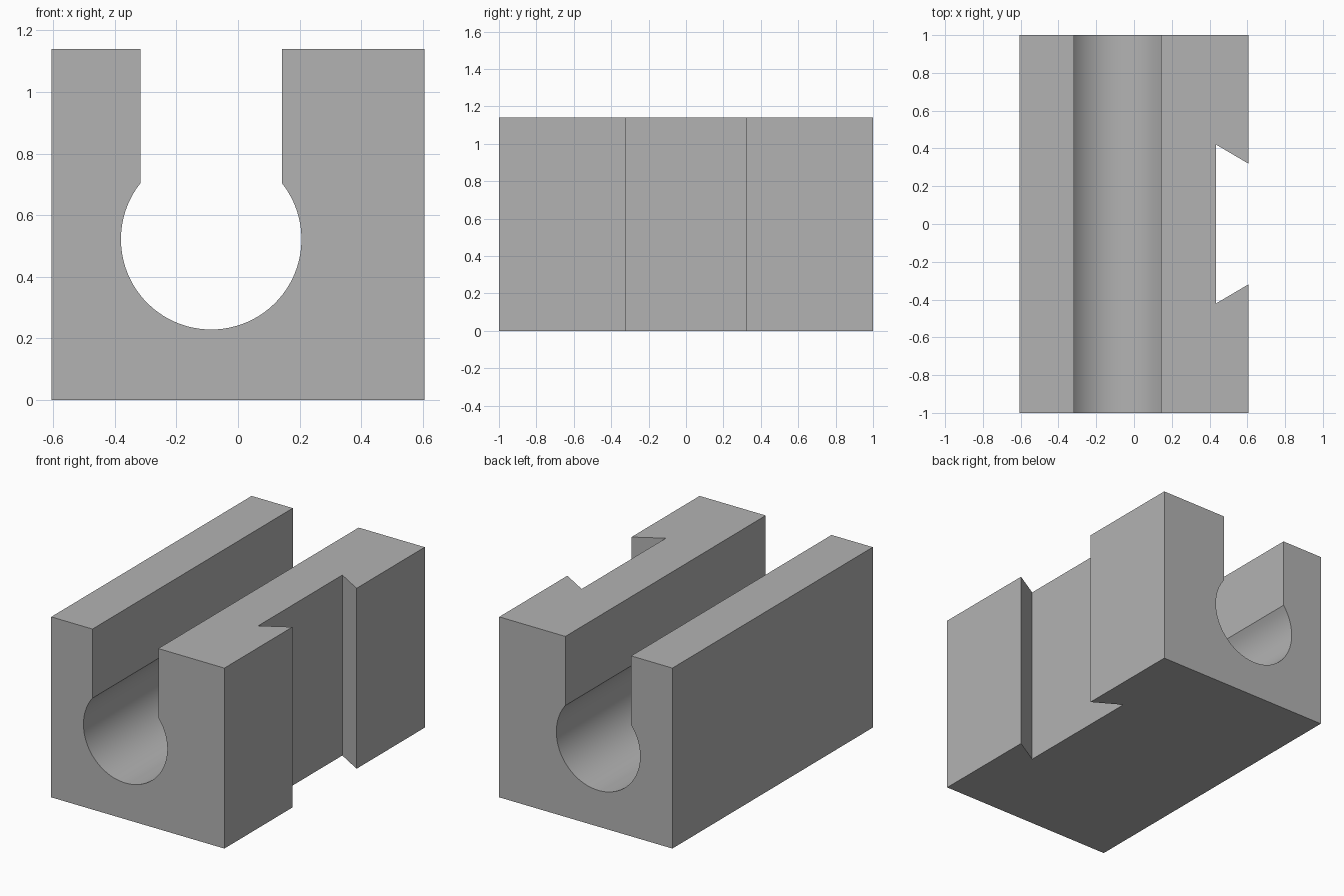
import bpy
import bmesh
from math import asin, cos, sin, pi
from mathutils import Vector

cube = bpy.data.objects.get("Cube")
if cube:
    bpy.data.objects.remove(cube, do_unlink=True)

HALF_X, HALF_Y, HEIGHT = 0.605, 1.0, 1.14
BORE_X, BORE_Z, BORE_R = -0.087, 0.522, 0.293
SLOT = 0.23          # half width of the slot above the bore
SEGMENTS = 64

grey = bpy.data.materials.new("plain_grey")
grey.use_nodes = True
colour = (0.45, 0.45, 0.45, 1)
grey.diffuse_color = colour
grey.node_tree.nodes["Principled BSDF"].inputs["Base Color"].default_value = colour


def prism(name, outline, sweep):
    """Extrude a closed outline of 3D points along the sweep vector."""
    bm = bmesh.new()
    face = bm.faces.new([bm.verts.new(p) for p in outline])
    result = bmesh.ops.extrude_face_region(bm, geom=[face], use_keep_orig=True)
    verts = [v for v in result["geom"] if isinstance(v, bmesh.types.BMVert)]
    bmesh.ops.translate(bm, verts=verts, vec=Vector(sweep))
    bmesh.ops.recalc_face_normals(bm, faces=bm.faces)
    mesh = bpy.data.meshes.new(name)
    bm.to_mesh(mesh)
    bm.free()
    mesh.materials.append(grey)
    obj = bpy.data.objects.new(name, mesh)
    bpy.context.collection.objects.link(obj)
    return obj


# Block with an open slot running down into a round bore
start = pi / 2 - asin(SLOT / BORE_R)
sweep = 2 * pi - 2 * asin(SLOT / BORE_R)
arc = [(BORE_X + BORE_R * cos(start - sweep * i / SEGMENTS),
        BORE_Z + BORE_R * sin(start - sweep * i / SEGMENTS))
       for i in range(SEGMENTS + 1)]
profile = [(-HALF_X, HEIGHT), (-HALF_X, 0), (HALF_X, 0), (HALF_X, HEIGHT),
           (BORE_X + SLOT, HEIGHT)] + arc + [(BORE_X - SLOT, HEIGHT)]
block = prism("slotted_block", [(x, -HALF_Y, z) for x, z in profile],
              (0, 2 * HALF_Y, 0))

# Upright dovetail groove in the left side, its walls carried past the surface
INNER_X, INNER_Y, MOUTH_Y, OVER = 0.435, 0.42, 0.32, 0.05
slope = (INNER_Y - MOUTH_Y) / (HALF_X - INNER_X)
outer_y = MOUTH_Y - slope * OVER
dovetail = [(INNER_X, -INNER_Y), (HALF_X + OVER, -outer_y),
            (HALF_X + OVER, outer_y), (INNER_X, INNER_Y)]
cutter = prism("dovetail_cutter", [(x, y, -0.1) for x, y in dovetail],
               (0, 0, HEIGHT + 0.2))
cutter.hide_render = True

cut = block.modifiers.new("dovetail_groove", "BOOLEAN")
cut.operation = "DIFFERENCE"
cut.solver = "EXACT"
cut.object = cutter
bpy.ops.object.select_all(action="DESELECT")
block.select_set(True)
bpy.context.view_layer.objects.active = block
bpy.ops.object.modifier_apply(modifier=cut.name)
bpy.data.objects.remove(cutter, do_unlink=True)

# Smooth bore, crisp edges
bpy.ops.object.shade_smooth_by_angle(angle=pi / 6)
